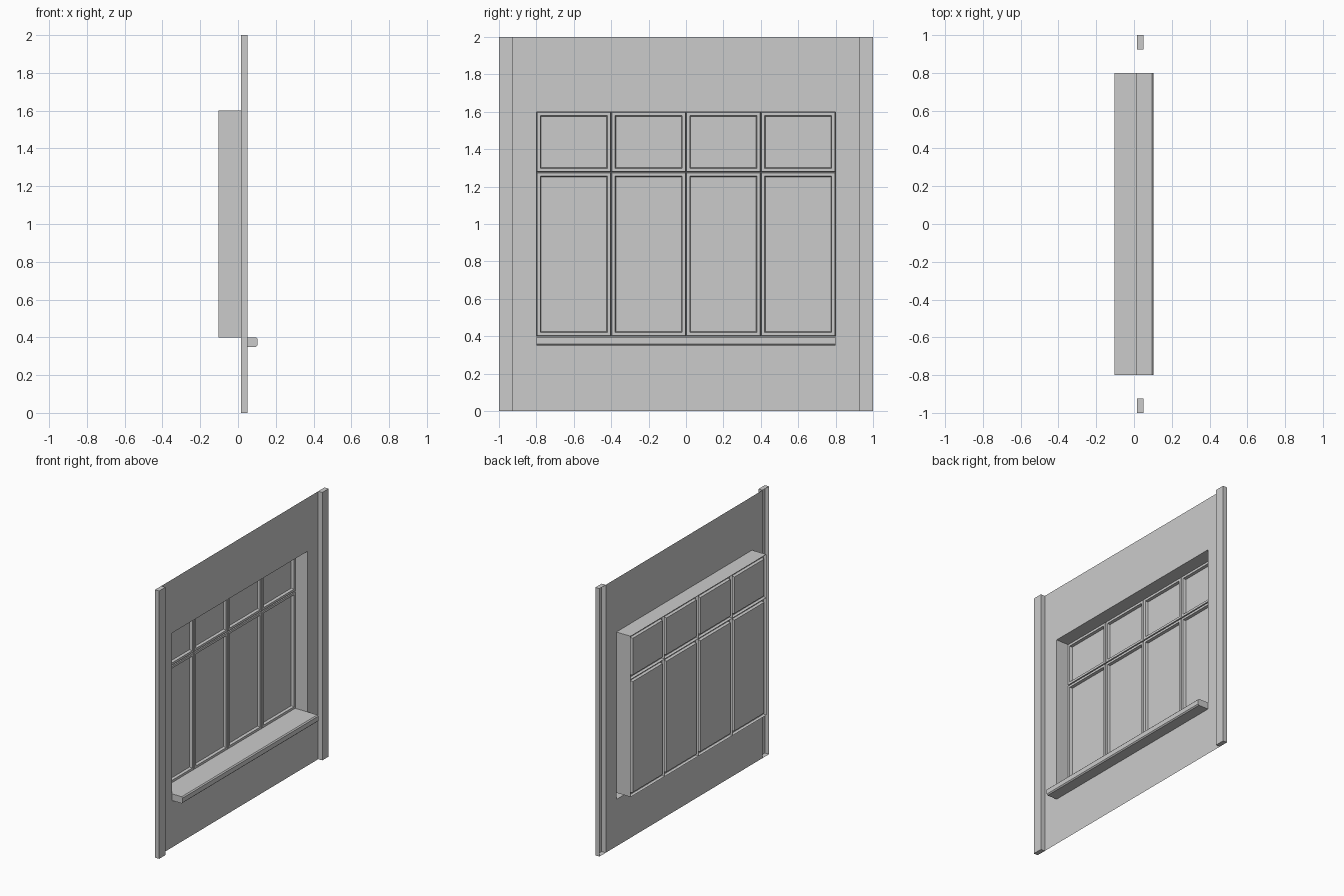
import bpy

if "Cube" in bpy.data.objects:
    bpy.data.objects.remove(bpy.data.objects["Cube"])

BACK, SASH, WALL, POST, EDGE = -0.103, -0.083, 0.015, 0.049, 0.103


def make(name, verts, faces):
    me = bpy.data.meshes.new(name)
    me.from_pydata(verts, [], faces)
    me.update()
    ob = bpy.data.objects.new(name, me)
    bpy.context.collection.objects.link(ob)
    return ob


def rect(x, y0, y1, z0, z1):
    return [(x, y0, z0), (x, y1, z0), (x, y1, z1), (x, y0, z1)]


def nested(name, loops, fill):
    """Bridge a series of rectangles; optionally cap the last one."""
    verts = [v for l in loops for v in l]
    faces = []
    for k in range(len(loops) - 1):
        a, b = 4 * k, 4 * k + 4
        for i in range(4):
            j = (i + 1) % 4
            faces.append((a + i, a + j, b + j, b + i))
    if fill:
        n = 4 * (len(loops) - 1)
        faces.append((n, n + 1, n + 2, n + 3))
    return make(name, verts, faces)


# Thin wall sheet with the window opening (sill is hollow, so it opens too)
nested("wall", [rect(WALL, -0.925, 0.925, 0, 2),
                rect(WALL, -0.8, 0.8, 0.35, 1.6)], False)

# Edge posts, raised from the sheet and open at the back
for side, (y0, y1) in (("left", (-1, -0.925)), ("right", (0.925, 1))):
    nested(side + "_post", [rect(WALL, y0, y1, 0, 2),
                            rect(POST, y0, y1, 0, 2)], True)

# Window reveal: two sides and the head
path = [(-0.8, 0.4), (-0.8, 1.6), (0.8, 1.6), (0.8, 0.4)]
make("window_reveal",
     [(x, y, z) for x in (WALL, BACK) for y, z in path],
     [(i, i + 1, i + 5, i + 4) for i in range(3)])

# Sill with softened front edges, running back to the glass
prof = [(WALL, 0.35), (0.095, 0.35), (EDGE, 0.358), (EDGE, 0.392),
        (0.095, 0.4), (WALL, 0.4), (BACK, 0.4)]
n = len(prof)
make("sill", [(x, y, z) for y in (-0.8, 0.8) for x, z in prof],
     [(i, i + n, i + n + 1, i + 1) for i in range(n - 1)]
     + [tuple(range(6)), tuple(range(n + 5, n - 1, -1))])

# Eight sashes: raised hollow frame around a recessed pane
steps = [(0, BACK), (0.004, SASH), (0.021, SASH), (0.025, BACK)]
for row, (z0, z1) in (("lower", (0.4, 1.277)), ("upper", (1.277, 1.6))):
    for c in range(4):
        y0 = -0.8 + 0.4 * c
        nested(f"{row}_sash_{c + 1}",
               [rect(x, y0 + d, y0 + 0.4 - d, z0 + d, z1 - d)
                for d, x in steps], True)
